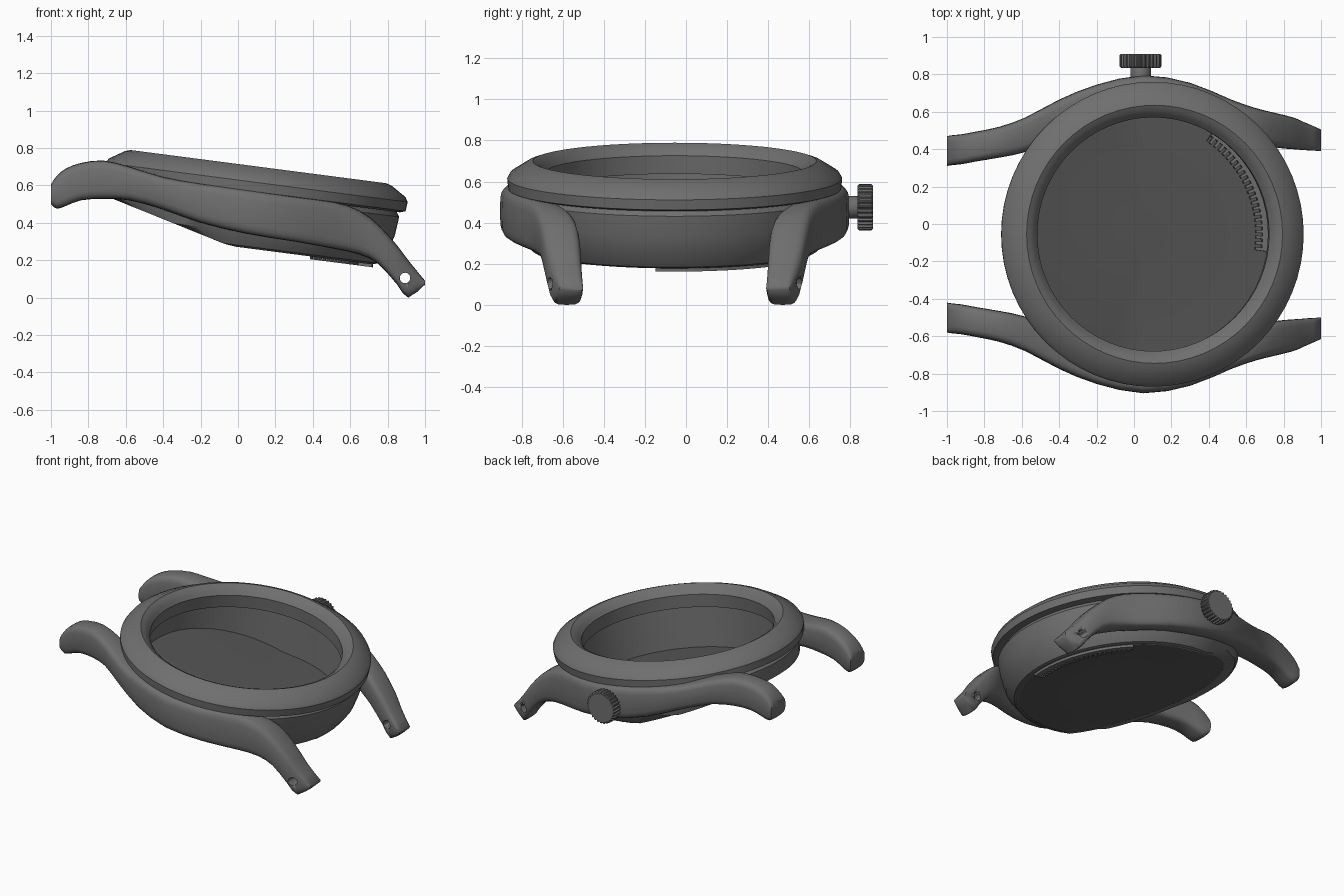
import bpy, bmesh, math
from mathutils import Vector, Matrix

cube = bpy.data.objects.get("Cube")
if cube:
    bpy.data.objects.remove(cube)

CY = -0.055                                   # symmetry plane of the case
TILT = (Matrix.Translation((0.11, CY, 0.70))
        @ Matrix.Rotation(math.radians(7.4), 4, 'Y'))


def material(name, value):
    m = bpy.data.materials.new(name)
    m.use_nodes = True
    color = (value, value, value, 1)
    m.diffuse_color = color
    m.node_tree.nodes["Principled BSDF"].inputs["Base Color"].default_value = color
    return m


steel = material("grey steel", 0.16)
dark = material("dark grey", 0.09)


def finish(name, bm, mat, matrix=Matrix(), angle=35):
    bmesh.ops.recalc_face_normals(bm, faces=bm.faces)
    mesh = bpy.data.meshes.new(name)
    bm.to_mesh(mesh)
    bm.free()
    mesh.transform(matrix)
    mesh.materials.append(mat)
    ob = bpy.data.objects.new(name, mesh)
    bpy.context.collection.objects.link(ob)
    bpy.ops.object.select_all(action='DESELECT')
    ob.select_set(True)
    bpy.context.view_layer.objects.active = ob
    bpy.ops.object.shade_smooth_by_angle(angle=math.radians(angle))
    return ob


def loft(bm, rings, closed=False, caps=False):
    rows = [[bm.verts.new(p) for p in ring] for ring in rings]
    pairs = list(zip(rows, rows[1:])) + ([(rows[-1], rows[0])] if closed else [])
    for a, b in pairs:
        for i in range(len(a)):
            j = (i + 1) % len(a)
            bm.faces.new((a[i], a[j], b[j], b[i]))
    if caps:
        bm.faces.new(rows[0])
        bm.faces.new(rows[-1])
    return rows


def lifted(x, z):
    # the underside rises towards the -x end
    return max(z, -0.44 - 0.26 * (x + 0.1)) if x < -0.1 else z


def circle(r, z, n=64):
    pts = []
    for i in range(n):
        a = math.tau * i / n
        x = r * math.cos(a)
        pts.append(Vector((x, r * math.sin(a), lifted(x, z))))
    return pts


def revolve(name, profile, mat):
    bm = bmesh.new()
    loft(bm, [circle(r, z) for r, z in profile], closed=True)
    return finish(name, bm, mat, TILT)


# Bezel and case ring
revolve("bezel", [(0.665, -0.012), (0.69, 0), (0.72, -0.01), (0.80, -0.06),
                  (0.815, -0.085), (0.81, -0.135), (0.78, -0.145),
                  (0.63, -0.145), (0.625, -0.055), (0.645, -0.03)], steel)
revolve("case_ring", [(0.68, -0.14), (0.76, -0.14), (0.78, -0.17), (0.77, -0.27),
                      (0.745, -0.36), (0.70, -0.43), (0.67, -0.44)], steel)

# Inner floor: a fan whose rim follows the raised underside
bm = bmesh.new()
rim = loft(bm, [circle(0.69, -0.437)])[0]
hub = bm.verts.new((0, 0, -0.437))
for a, b in zip(rim, rim[1:] + rim[:1]):
    bm.faces.new((hub, a, b))
finish("floor_disc", bm, dark, TILT, 20)

# Toothed arc
bm = bmesh.new()
teeth = 22
sections = []
for i in range(teeth * 2 + 1):
    for inner in ((0.60, 0.635) if i % 2 else (0.635, 0.60)):
        a = math.radians(-8 + 64 * i / (teeth * 2))
        d = Vector((math.cos(a), math.sin(a), 0))
        sections.append([d * r + Vector((0, 0, z)) for r, z in
                         ((inner, -0.455), (0.675, -0.455), (0.675, -0.40), (inner, -0.40))])
loft(bm, sections, caps=True)
finish("toothed_arc", bm, steel, TILT, 20)

# Case flanks with lugs: x, top, bottom, outer and inner distance from the symmetry plane
STATIONS = [
    (-1, .605, .50, .525, .365), (-.97, .65, .475, .53, .37),
    (-.92, .69, .49, .535, .375), (-.84, .72, .52, .55, .39),
    (-.72, .733, .528, .575, .41), (-.58, .70, .52, .625, .44),
    (-.4, .645, .47, .72, .51), (-.2, .61, .40, .80, .65),
    (.05, .575, .34, .85, .70), (.3, .54, .30, .81, .68),
    (.52, .51, .26, .72, .58), (.65, .465, .23, .675, .50),
    (.75, .39, .18, .65, .465), (.85, .28, .07, .625, .455),
    (.91, .20, .0, .60, .45), (1, .09, .07, .56, .445)]


def spline(t):
    i = min(int(t), len(STATIONS) - 2)
    f = t - i
    p = [Vector(STATIONS[max(0, min(k, len(STATIONS) - 1))]) for k in range(i - 1, i + 3)]
    return p[1] + 0.5 * f * (p[2] - p[0] + f * (2 * p[0] - 5 * p[1] + 4 * p[2] - p[3]
                                             + f * (3 * (p[1] - p[2]) + p[3] - p[0])))


def power(v):
    return math.copysign(abs(v) ** 0.5, v)


def flank(name, side):
    bm = bmesh.new()
    rings = []
    for k in range(2 * len(STATIONS) - 1):
        x, top, low, outer, inner = spline(k / 2)
        ring = []
        for i in range(20):
            a = math.tau * i / 20
            y = (outer + inner) / 2 + (outer - inner) / 2 * power(math.cos(a))
            z = (top + low) / 2 + (top - low) / 2 * power(math.sin(a))
            ring.append((x, CY + side * y, z))
        rings.append(ring)
    loft(bm, rings, caps=True)
    return finish(name, bm, steel, angle=50)


flanks = [flank("front_flank_with_lugs", -1), flank("back_flank_with_lugs", 1)]


def rod(name, r, x, z, y0, y1, mat, n=32, flute=0.0):
    bm = bmesh.new()
    rings = []
    bevel = min(0.008, (y1 - y0) / 4)
    for y, s in ((y0, .94), (y0 + bevel, 1), (y1 - bevel, 1), (y1, .94)):
        ring = []
        for i in range(n):
            a = math.tau * i / n
            q = s * (r - (flute if i % 4 > 1 else 0))
            ring.append((x + q * math.cos(a), y, z + q * math.sin(a)))
        rings.append(ring)
    loft(bm, rings, caps=True)
    return finish(name, bm, mat, angle=25)


# Strap bar holes through the lower lugs
cutter = rod("hole_cutter", 0.028, 0.893, 0.105, -1, 1, steel)
cutter.hide_render = True
for ob in flanks:
    mod = ob.modifiers.new("strap_hole", 'BOOLEAN')
    mod.operation = 'DIFFERENCE'
    mod.solver = 'EXACT'
    mod.object = cutter
    bpy.context.view_layer.objects.active = ob
    bpy.ops.object.modifier_apply(modifier=mod.name)
bpy.data.objects.remove(cutter)

# Winding crown
rod("crown_stem", 0.055, 0.035, 0.475, 0.74, 0.84, steel)
rod("crown", 0.112, 0.035, 0.475, 0.835, 0.91, steel, 112, 0.009)
